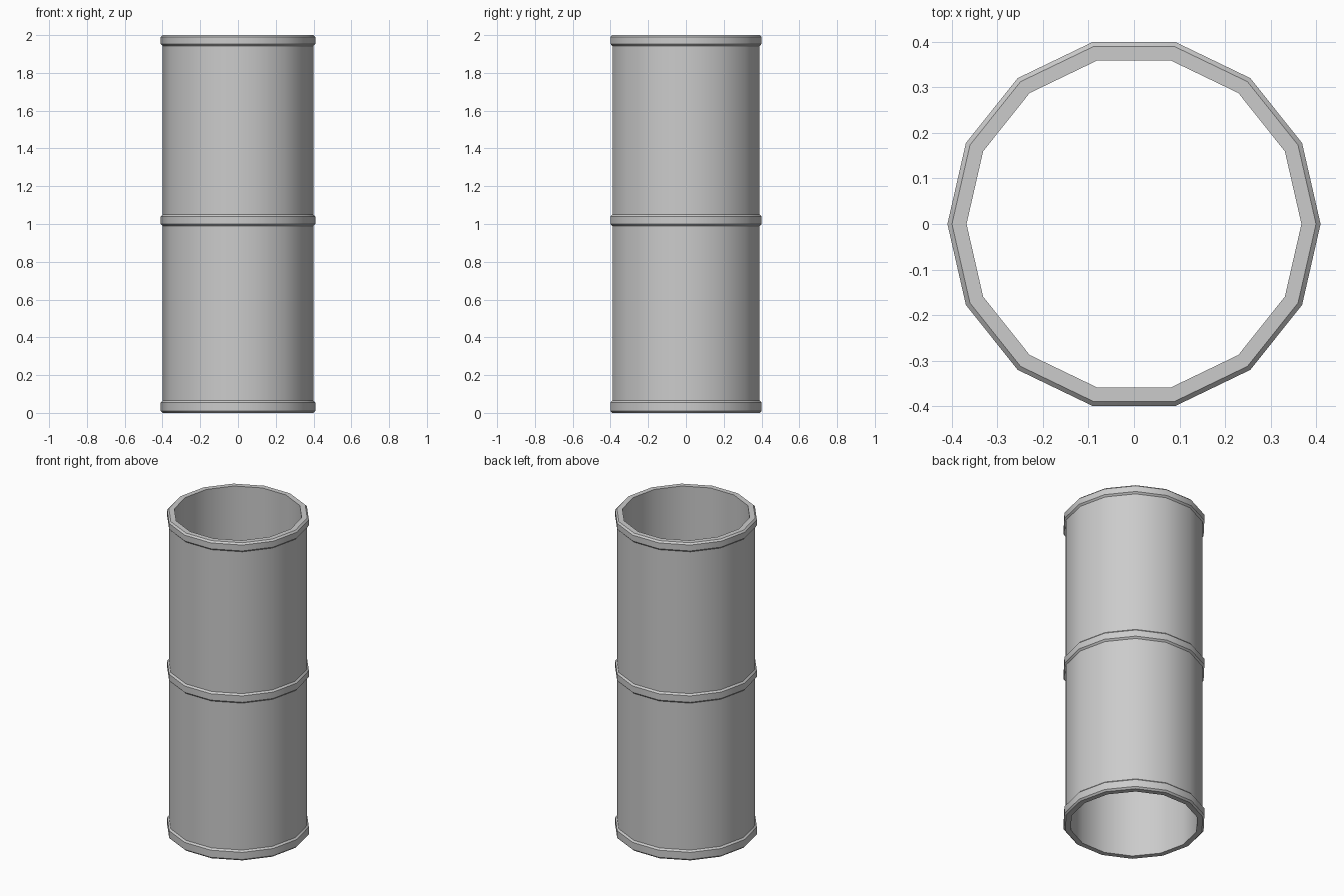
import bpy, bmesh, math

if "Cube" in bpy.data.objects:
    bpy.data.objects.remove(bpy.data.objects["Cube"])

SIDES = 14
R_IN, R_OUT, R_BAND = 0.368, 0.40, 0.41
BANDS = [(0.0, 0.065), (0.99, 1.05), (1.943, 2.0)]
BEVEL = 0.01


def lathe(name, profile):
    """Spin a closed (radius, z) profile around the z axis."""
    bm = bmesh.new()
    rings = []
    for i in range(SIDES):
        a = 2 * math.pi * i / SIDES
        rings.append([bm.verts.new((r * math.cos(a), r * math.sin(a), z))
                      for r, z in profile])
    n = len(profile)
    for i in range(SIDES):
        p, q = rings[i], rings[(i + 1) % SIDES]
        for j in range(n):
            k = (j + 1) % n
            bm.faces.new((p[j], q[j], q[k], p[k]))
    bmesh.ops.recalc_face_normals(bm, faces=bm.faces)
    mesh = bpy.data.meshes.new(name)
    bm.to_mesh(mesh)
    bm.free()
    obj = bpy.data.objects.new(name, mesh)
    bpy.context.collection.objects.link(obj)
    bpy.context.view_layer.objects.active = obj
    obj.select_set(True)
    bpy.ops.object.shade_smooth_by_angle(angle=math.radians(30))
    obj.select_set(False)
    return obj


# Hollow pipe wall with three raised, bevelled bands
profile = [(R_IN, 0.0)]
for z0, z1 in BANDS:
    profile += [(R_OUT, z0), (R_BAND, z0 + BEVEL),
                (R_BAND, z1 - BEVEL), (R_OUT, z1)]
profile.append((R_IN, 2.0))
lathe("banded_pipe", profile)
